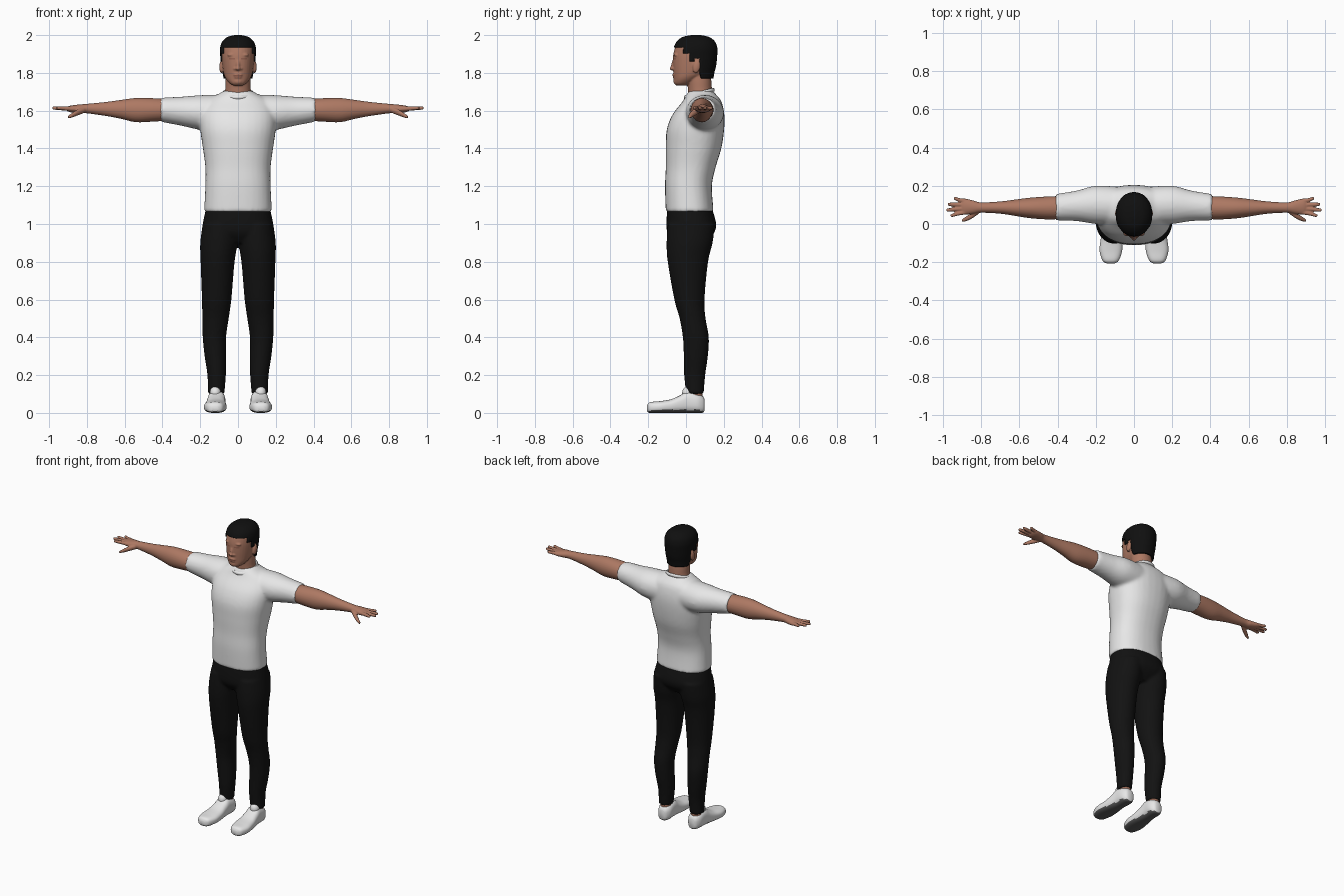
import bpy, bmesh, math
from mathutils import Matrix, Vector

if "Cube" in bpy.data.objects:
    bpy.data.objects.remove(bpy.data.objects["Cube"])


def material(name, r, g, b):
    m = bpy.data.materials.new(name)
    m.use_nodes = True
    m.diffuse_color = (r, g, b, 1)
    shader = m.node_tree.nodes["Principled BSDF"]
    shader.inputs["Base Color"].default_value = (r, g, b, 1)
    shader.inputs["Roughness"].default_value = 0.8
    return m


SKIN = material("warm skin", 0.42, 0.19, 0.125)
LIPS = material("dark skin", 0.31, 0.125, 0.085)
WHITE = material("white cloth", 0.8, 0.8, 0.8)
BLACK = material("black cloth", 0.006, 0.006, 0.006)
HAIR = material("black hair", 0.005, 0.005, 0.005)
SOLE = material("grey rubber", 0.1, 0.1, 0.1)


def spline(a, b, c, d, t):
    """Smooth interpolation from b to c."""
    return b + 0.5 * t * (c - a + t * (2*a - 5*b + 4*c - d + t * (3*(b - c) + d - a)))


def loft(bm, axis, sections, side=1, n=32, power=2.0, steps=5):
    """Closed tube along an axis; section = position, centre a, b, radius a, b."""
    rows = []
    last = len(sections) - 1
    for i in range(last):
        quad = [sections[min(max(i + k, 0), last)] for k in (-1, 0, 1, 2)]
        for s in range(steps):
            rows.append([spline(*v, s / steps) for v in zip(*quad)])
    rows.append(sections[-1])
    rings = []
    for pos, ca, cb, ra, rb in rows:
        ring = []
        for k in range(n):
            ang = math.tau * k / n
            c, s = math.cos(ang), math.sin(ang)
            co = [ca + ra * math.copysign(abs(c) ** (2 / power), c),
                  cb + rb * math.copysign(abs(s) ** (2 / power), s)]
            co.insert(axis, pos)
            co[0] *= side
            ring.append(bm.verts.new(co))
        rings.append(ring)
    for low, high in zip(rings, rings[1:]):
        for k in range(n):
            j = (k + 1) % n
            bm.faces.new((low[k], low[j], high[j], high[k]))
    bm.faces.new(rings[0])
    bm.faces.new(rings[-1])


def ball(bm, centre, size, turn=0):
    mat = (Matrix.Translation(centre) @ Matrix.Rotation(turn, 4, 'X')
           @ Matrix.Diagonal((*size, 1)))
    bmesh.ops.create_uvsphere(bm, u_segments=20, v_segments=12, radius=1, matrix=mat)


def finish(bm, name, mats, voxel=0, smooth=4):
    """Make an object, optionally fusing its overlapping volumes."""
    bmesh.ops.recalc_face_normals(bm, faces=bm.faces[:])
    mesh = bpy.data.meshes.new(name)
    bm.to_mesh(mesh)
    bm.free()
    obj = bpy.data.objects.new(name, mesh)
    bpy.context.collection.objects.link(obj)
    bpy.ops.object.select_all(action='DESELECT')
    obj.select_set(True)
    bpy.context.view_layer.objects.active = obj
    if voxel:
        fuse = obj.modifiers.new("fuse", 'REMESH')
        fuse.mode = 'VOXEL'
        fuse.voxel_size = voxel
        relax = obj.modifiers.new("relax", 'SMOOTH')
        relax.iterations = smooth
        for mod in ("fuse", "relax"):
            bpy.ops.object.modifier_apply(modifier=mod)
    obj.data.materials.clear()
    for m in mats:
        obj.data.materials.append(m)
    bpy.ops.object.shade_smooth_by_angle(angle=math.radians(50))
    return obj


# Shirt: torso and both sleeves fused together
bm = bmesh.new()
loft(bm, 2, [(1.063, 0, .02, .18, .127), (1.2, 0, .013, .173, .124),
             (1.3, 0, .025, .173, .132), (1.4, 0, .04, .186, .147),
             (1.5, 0, .05, .2, .152), (1.58, 0, .066, .2, .137),
             (1.65, 0, .085, .17, .102), (1.69, 0, .08, .1, .075),
             (1.705, 0, .08, .078, .062)], power=2.3)
for side in (1, -1):
    loft(bm, 0, [(.08, .095, 1.585, .1, .1), (.2, .1, 1.59, .1, .092),
                 (.3, .095, 1.597, .08, .077), (.41, .088, 1.605, .069, .064)], side)
finish(bm, "shirt", [WHITE], .01, 6)

# Collar band, higher at the back
bm = bmesh.new()
rings = []
for k in range(40):
    ang = math.tau * k / 40
    c, s = math.cos(ang), math.sin(ang)
    mid = Vector((.078 * c, .07 + .074 * s, 1.69 + .02 * s))
    out = Vector((c, s, 0))
    rings.append([bm.verts.new(mid + out * .008 * math.cos(q * math.tau / 8)
                  + Vector((0, 0, .011 * math.sin(q * math.tau / 8)))) for q in range(8)])
for k in range(40):
    a, b = rings[k], rings[(k + 1) % 40]
    for q in range(8):
        bm.faces.new((a[q], b[q], b[(q + 1) % 8], a[(q + 1) % 8]))
finish(bm, "collar", [WHITE])

# Trousers: hips and both legs fused together
bm = bmesh.new()
loft(bm, 2, [(1.08, 0, .02, .17, .119), (1.0, 0, .028, .187, .132),
             (.95, 0, .025, .187, .122), (.9, 0, .02, .15, .08)], power=2.3)
for side in (1, -1):
    loft(bm, 2, [(1.0, .092, .028, .095, .125), (.9, .101, .019, .099, .122),
                 (.8, .108, .01, .09, .107), (.6, .113, .018, .078, .08),
                 (.5, .119, .035, .07, .069), (.4, .125, .052, .062, .069),
                 (.3, .12, .052, .057, .064), (.2, .113, .046, .049, .056),
                 (.1, .116, .047, .044, .047)], side)
finish(bm, "trousers", [BLACK], .009, 4)

# Arms with hands; shoes with ankles
for side, word in ((1, "left"), (-1, "right")):
    bm = bmesh.new()
    loft(bm, 0, [(.36, .087, 1.604, .06, .056), (.45, .084, 1.604, .06, .062),
                 (.54, .084, 1.603, .054, .064), (.62, .085, 1.607, .043, .05),
                 (.7, .086, 1.609, .032, .037), (.8, .086, 1.611, .027, .025),
                 (.84, .088, 1.61, .035, .023), (.885, .091, 1.609, .042, .018),
                 (.905, .091, 1.609, .036, .011)], side)
    for base, tip, reach in ((.062, .045, .957), (.081, .073, .98),
                             (.1, .103, .972), (.119, .133, .94)):
        loft(bm, 0, [(.875, base, 1.61, .011, .012),
                     ((.89 + reach) / 2, (base + tip) / 2, 1.612, .0105, .0105),
                     (reach - .006, tip, 1.614, .009, .009),
                     (reach + .003, tip, 1.614, .005, .005)], side, n=14)
    loft(bm, 0, [(.81, .07, 1.605, .015, .016), (.85, .043, 1.59, .016, .016),
                 (.88, .026, 1.575, .012, .012), (.9, .018, 1.565, .007, .007)],
         side, n=14)
    finish(bm, word + "_arm", [SKIN], .004, 3)

    bm = bmesh.new()
    loft(bm, 2, [(.04, .112, .05, .033, .036), (.13, .114, .05, .034, .037)], side)
    finish(bm, word + "_ankle", [SKIN])

    bm = bmesh.new()
    loft(bm, 1, [(-.207, .122, .024, .018, .014), (-.192, .122, .028, .042, .028),
                 (-.14, .121, .031, .059, .031), (-.08, .118, .036, .056, .036),
                 (-.03, .116, .047, .05, .047), (.01, .114, .058, .047, .058),
                 (.06, .112, .052, .046, .052), (.088, .112, .045, .034, .044),
                 (.098, .112, .043, .022, .03)], side, power=2.6)
    ball(bm, (.12 * side, .01, .108), (.029, .03, .034), -.3)
    shoe = finish(bm, word + "_shoe", [WHITE, SOLE])
    for face in shoe.data.polygons:
        if face.center.z < .03 and face.normal.z < -.55:
            face.material_index = 1

# Head: neck, skull, nose, brow, lips and ears fused together
bm = bmesh.new()
loft(bm, 2, [(1.63, 0, .085, .085, .07), (1.7, 0, .075, .069, .064),
             (1.76, 0, .07, .066, .064), (1.83, 0, .06, .06, .06)])
loft(bm, 2, [(1.733, 0, -.02, .026, .032), (1.745, 0, -.012, .045, .05),
             (1.77, 0, .005, .065, .068), (1.8, 0, .03, .077, .096),
             (1.85, 0, .04, .084, .109), (1.9, 0, .045, .087, .112),
             (1.95, 0, .049, .083, .1), (1.98, 0, .052, .055, .075),
             (1.99, 0, .052, .03, .045)], power=2.15)
ball(bm, (0, -.066, 1.847), (.011, .012, .032), -.25)
ball(bm, (0, -.072, 1.823), (.014, .016, .01))
ball(bm, (0, -.052, 1.755), (.024, .015, .018))
ball(bm, (0, -.06, 1.79), (.026, .013, .008))
ball(bm, (0, -.058, 1.777), (.023, .013, .008))
for side in (1, -1):
    ball(bm, (.016 * side, -.062, 1.822), (.009, .011, .008))
    ball(bm, (.032 * side, -.052, 1.895), (.025, .013, .009))
    ball(bm, (.088 * side, .056, 1.832), (.011, .02, .034), -.2)
head = finish(bm, "head", [SKIN, LIPS], .0045, 4)
for face in head.data.polygons:
    x, y, z = face.center
    x = abs(x)
    lips = x < .026 and abs(z - 1.783) < .009 - x * .2 and y < -.03
    eyes = abs(x - .032) < .015 and abs(z - 1.873) < .005 and y < 0
    if lips or eyes:
        face.material_index = 1


# Hair: a cap trimmed along the hairline
def hairline(y):
    for limit, height in ((-.015, 1.938), (.015, 1.905), (.042, 1.858), (.078, 1.873)):
        if y < limit:
            return height
    return 1.775


bm = bmesh.new()
loft(bm, 2, [(1.755, 0, .068, .074, .075), (1.8, 0, .05, .084, .1),
             (1.84, 0, .045, .09, .115), (1.89, 0, .047, .094, .118),
             (1.93, 0, .05, .095, .116), (1.965, 0, .052, .084, .102),
             (1.99, 0, .052, .056, .07), (2.0, 0, .052, .018, .025)],
     n=56, power=2.1, steps=7)
bmesh.ops.recalc_face_normals(bm, faces=bm.faces[:])
trim = [f for f in bm.faces
        if f.calc_center_median().z < hairline(f.calc_center_median().y)]
bmesh.ops.delete(bm, geom=trim, context='FACES')
hair = finish(bm, "hair", [HAIR])
shell = hair.modifiers.new("thickness", 'SOLIDIFY')
shell.thickness = .014
shell.offset = -1
